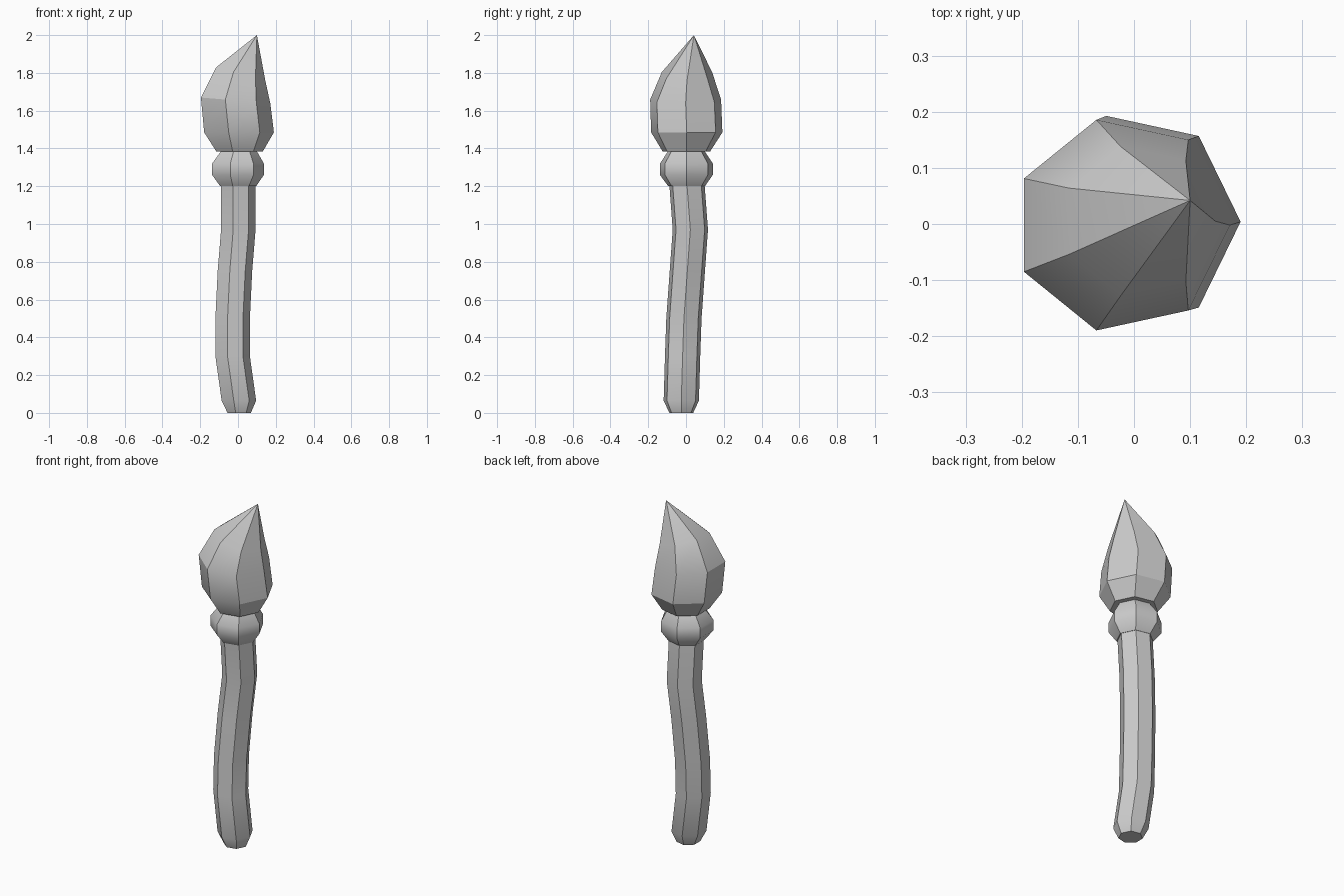
import bpy, bmesh
from math import sin, cos, radians

if "Cube" in bpy.data.objects:
    bpy.data.objects.remove(bpy.data.objects["Cube"])

# Shared seven-sided cross-section, one corner pointing along +x
ANGLES = [radians(a) for a in (0, 52, 103.5, 154.5, 205.5, 256.5, 308)]


def loft(name, rings, tip=None, smooth=40):
    """Skin rings of (z, centre x, centre y, radius, tilt); tilt raises the -x side."""
    bm = bmesh.new()
    loops = []
    for z, cx, cy, r, tilt in rings:
        loops.append([bm.verts.new((cx + r * cos(a), cy + r * sin(a), z - tilt * cos(a)))
                      for a in ANGLES])
    n = len(ANGLES)
    for lo, hi in zip(loops, loops[1:]):
        for i in range(n):
            j = (i + 1) % n
            bm.faces.new((lo[i], lo[j], hi[j], hi[i]))
    bm.faces.new(loops[0][::-1])
    if tip:
        top = bm.verts.new(tip)
        for i in range(n):
            bm.faces.new((loops[-1][i], loops[-1][(i + 1) % n], top))
    else:
        bm.faces.new(loops[-1])
    bmesh.ops.recalc_face_normals(bm, faces=bm.faces)
    mesh = bpy.data.meshes.new(name)
    bm.to_mesh(mesh)
    bm.free()
    obj = bpy.data.objects.new(name, mesh)
    bpy.context.collection.objects.link(obj)
    bpy.ops.object.select_all(action='DESELECT')
    obj.select_set(True)
    bpy.context.view_layer.objects.active = obj
    bpy.ops.object.shade_smooth_by_angle(angle=radians(smooth))
    return obj


# Gently bent handle
loft("handle", [
    (0.00, 0.003, -0.025, 0.065, 0),
    (0.065, 0.000, -0.025, 0.096, 0),
    (0.30, -0.033, -0.018, 0.096, 0),
    (0.50, -0.033, -0.011, 0.096, 0),
    (0.75, -0.021, 0.007, 0.096, 0),
    (0.97, -0.003, 0.023, 0.096, 0),
    (1.21, -0.004, 0.005, 0.096, 0),
])

# Rounded collar
loft("collar", [
    (1.20, -0.004, 0.003, 0.100, 0),
    (1.26, -0.007, 0.002, 0.144, 0),
    (1.32, -0.007, 0.002, 0.144, 0),
    (1.385, 0.000, 0.002, 0.100, 0),
])

# Bristle head, leaning to an off-centre point
loft("bristle_head", [
    (1.385, 0.002, 0.002, 0.130, 0),
    (1.485, -0.004, 0.004, 0.194, 0),
    (1.655, -0.022, -0.002, 0.193, 0.016),
    (1.795, 0.008, 0.005, 0.137, 0.038),
], tip=(0.10, 0.042, 2.0), smooth=30)
